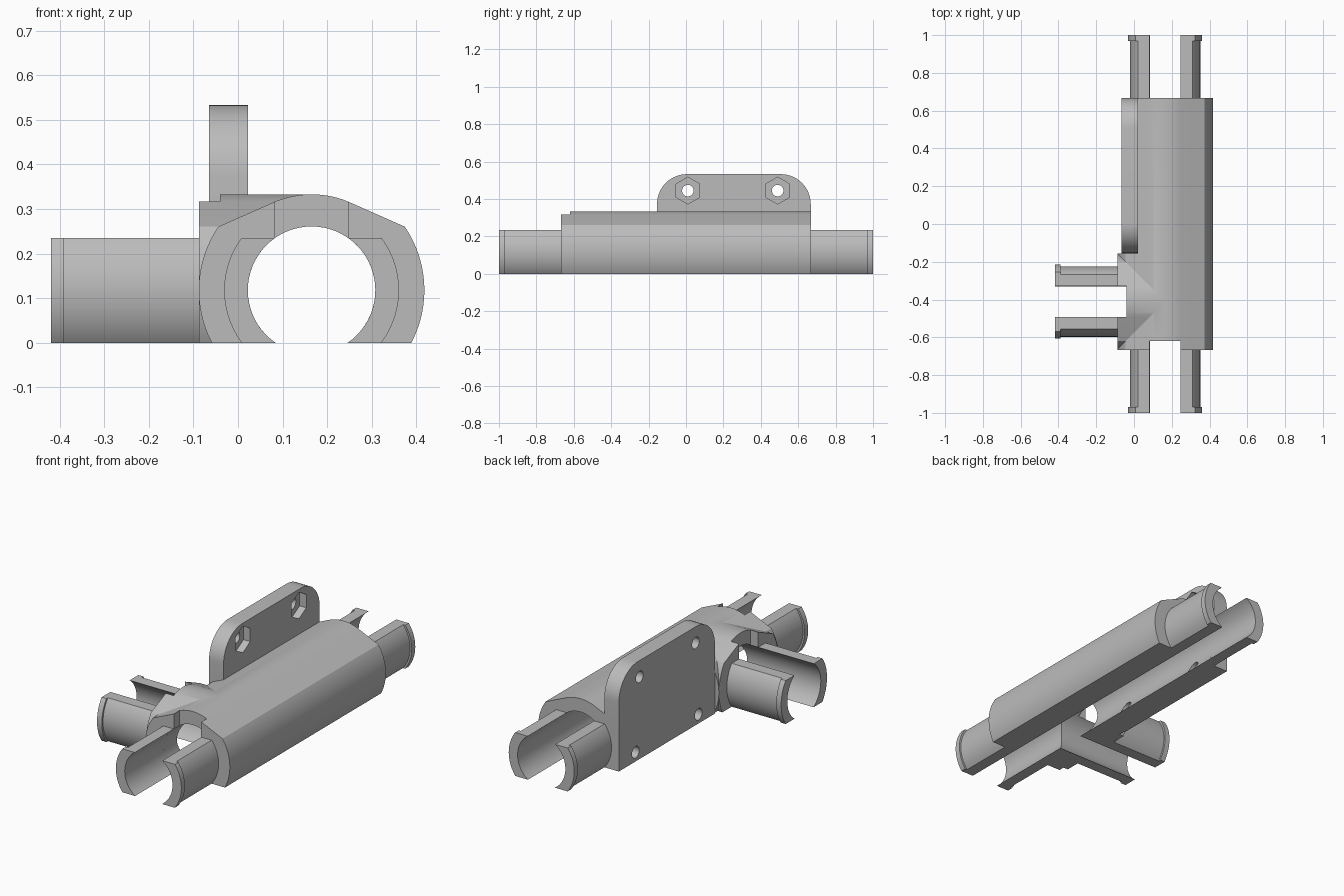
import bpy, bmesh, math
from math import asin, radians, cos, sin

cube = bpy.data.objects.get("Cube")
if cube:
    bpy.data.objects.remove(cube, do_unlink=True)

grey = bpy.data.materials.new("plain_grey")
grey.use_nodes = True
colour = (0.5, 0.5, 0.5, 1)
grey.diffuse_color = colour
grey.node_tree.nodes["Principled BSDF"].inputs["Base Color"].default_value = colour

MAIN_X, BRANCH_Y, AXIS_Z = 0.165, -0.411, 0.118   # pipe axes
BORE, SLEEVE, LIP, BODY = 0.143, 0.186, 0.196, 0.253
JAW_TOP = 0.235
END = 0.667                                       # body half length
SIDE = -0.087                                     # branch body end
PLATE_OUT, PLATE_IN, PLATE_START = -0.065, 0.022, -0.155


def arc(cu, cz, r, a0, a1, n=24):
    return [(cu + r * cos(a0 + (a1 - a0) * i / n),
             cz + r * sin(a0 + (a1 - a0) * i / n)) for i in range(n + 1)]


def prism(name, pts, axis, a, b):
    """Extrude a (u, z) profile along x or y."""
    bm = bmesh.new()
    rings = []
    for d in (a, b):
        rings.append([bm.verts.new((u, d, z) if axis == "y" else (d, u, z)) for u, z in pts])
    n = len(pts)
    bm.faces.new(rings[0])
    bm.faces.new(rings[1])
    for i in range(n):
        j = (i + 1) % n
        bm.faces.new((rings[0][i], rings[0][j], rings[1][j], rings[1][i]))
    bmesh.ops.recalc_face_normals(bm, faces=bm.faces)
    me = bpy.data.meshes.new(name)
    bm.to_mesh(me)
    bm.free()
    me.materials.append(grey)
    ob = bpy.data.objects.new(name, me)
    bpy.context.collection.objects.link(ob)
    return ob


def box(name, x0, x1, y0, y1, z0, z1):
    return prism(name, [(x0, z0), (x1, z0), (x1, z1), (x0, z1)], "y", y0, y1)


def combine(target, tool, operation):
    """Apply a boolean and discard the tool."""
    tool.hide_render = True
    mod = target.modifiers.new("bool", "BOOLEAN")
    mod.operation, mod.solver, mod.object = operation, "EXACT", tool
    bpy.context.view_layer.objects.active = target
    bpy.ops.object.modifier_apply(modifier=mod.name)
    bpy.data.objects.remove(tool, do_unlink=True)


def body_profile(c):
    low, high = asin(-AXIS_Z / BODY), radians(34.3)
    top = radians(67.5)
    return (arc(c, AXIS_Z, BODY, low, high)
            + arc(c, AXIS_Z, 0.215, top, math.pi - top)
            + arc(c, AXIS_Z, BODY, math.pi - high, math.pi - low))


def circle(c, z, r, n=64):
    return arc(c, z, r, 0, math.tau * (n - 1) / n, n - 1)


# Body: two crossing housings
body = prism("clamp_body", body_profile(MAIN_X), "y", -END, END)
combine(body, prism("branch", body_profile(BRANCH_Y), "x", SIDE, 0.16), "UNION")
combine(body, box("flat_cut", -0.3, PLATE_OUT, PLATE_START, 0.8, -0.1, 0.6), "DIFFERENCE")

# Mounting plate with rounded upper corners
R, TOP = 0.16, 0.533
plate_pts = ([(PLATE_START, 0), (END, 0)]
             + arc(END - R, TOP - R, R, 0, math.pi / 2, 14)
             + arc(PLATE_START + R, TOP - R, R, math.pi / 2, math.pi, 14))
combine(body, prism("plate", plate_pts, "x", PLATE_OUT, PLATE_IN), "UNION")

# Pipe bores and the slots at the front and branch ends
combine(body, prism("bore", circle(MAIN_X, AXIS_Z, BORE), "y", -0.8, 0.8), "DIFFERENCE")
combine(body, prism("bore", circle(BRANCH_Y, AXIS_Z, BORE), "x", -0.5, 0.16), "DIFFERENCE")
S = 0.082
combine(body, box("slot", MAIN_X - S, MAIN_X + S, -0.8, -0.62, JAW_TOP, 0.5), "DIFFERENCE")
combine(body, box("slot", -0.3, -0.04, BRANCH_Y - S, BRANCH_Y + S, JAW_TOP, 0.5), "DIFFERENCE")

# Bolt holes with hexagonal nut pockets
for y, z in ((0.01, 0.445), (0.49, 0.445), (-0.014, 0.05), (0.524, 0.05)):
    hexagon = [(y + 0.072 * sin(k * math.pi / 3), z + 0.072 * cos(k * math.pi / 3))
               for k in range(6)]
    combine(body, prism("bolt", circle(y, z, 0.031, 24), "x", -0.2, 0.1), "DIFFERENCE")
    combine(body, prism("nut", hexagon, "x", -0.018, 0.1), "DIFFERENCE")


# Sleeve jaws: curved walls with a raised lip at the free end
def jaw_profile(c, r, side):
    def wall(rad):
        return arc(0, AXIS_Z, rad, asin(-AXIS_Z / rad), asin((JAW_TOP - AXIS_Z) / rad))
    return [(c + side * u, z) for u, z in wall(r) + wall(BORE)[::-1]]


parts = [body]
for label, axis, c, start, lip, end in (
        ("front", "y", MAIN_X, -END, -0.97, -1),
        ("back", "y", MAIN_X, END, 0.97, 1),
        ("branch", "x", BRANCH_Y, SIDE, -0.39, -0.419)):
    for side, word in ((-1, "a"), (1, "b")):
        parts.append(prism(f"{label}_jaw_{word}", jaw_profile(c, SLEEVE, side), axis, start, lip))
        parts.append(prism(f"{label}_lip_{word}", jaw_profile(c, LIP, side), axis, lip, end))

# Smooth curves, sharp edges
bpy.ops.object.select_all(action="DESELECT")
for ob in parts:
    ob.select_set(True)
bpy.context.view_layer.objects.active = body
bpy.ops.object.shade_smooth_by_angle(angle=radians(20))
